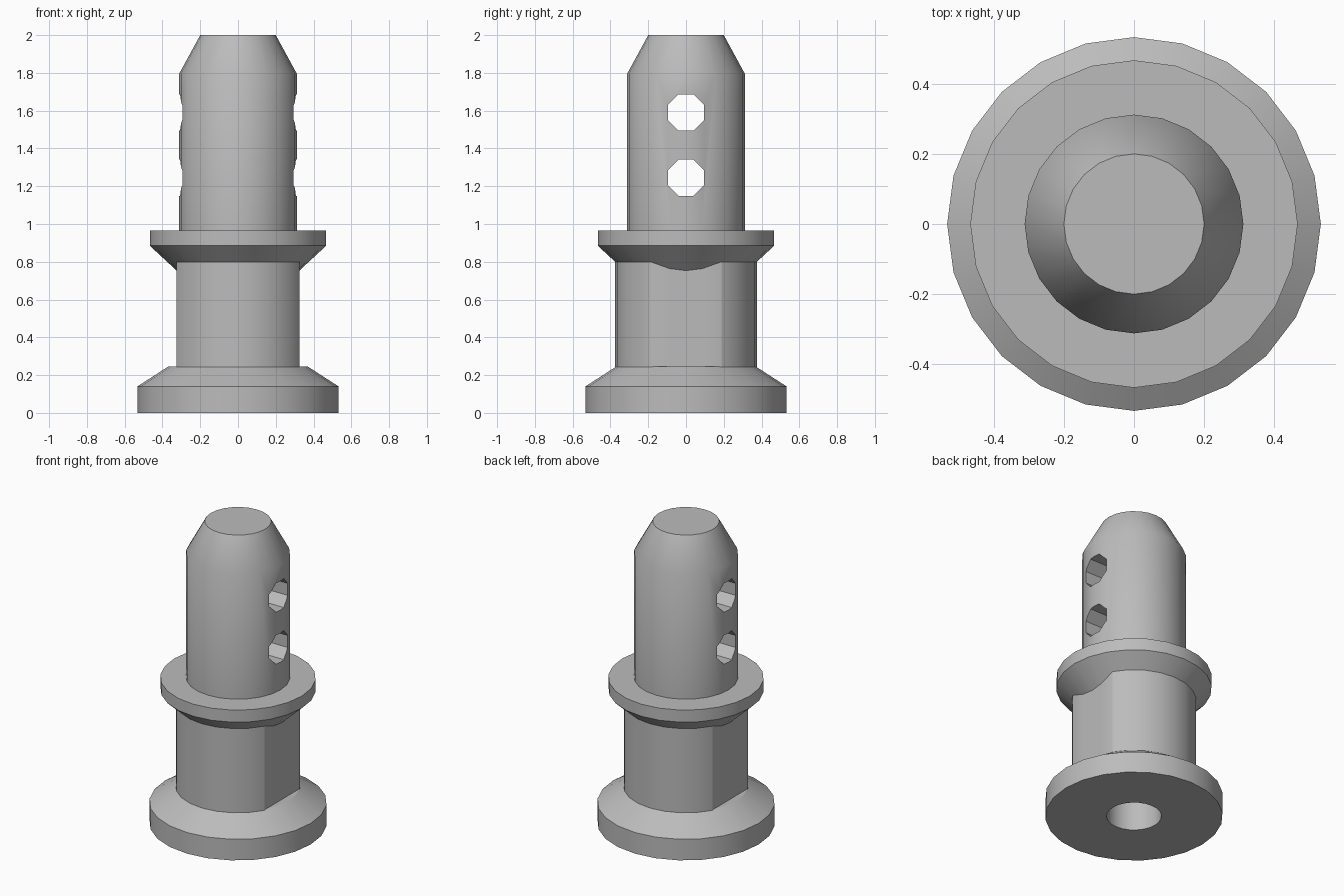
import bpy, bmesh, math
from mathutils import Matrix, Vector

cube = bpy.data.objects.get("Cube")
if cube:
    bpy.data.objects.remove(cube, do_unlink=True)

SIDES = 24

steel = bpy.data.materials.new("grey steel")
steel.use_nodes = True
GREY = (0.5, 0.5, 0.5, 1)
steel.diffuse_color = GREY
steel.node_tree.nodes["Principled BSDF"].inputs["Base Color"].default_value = GREY


def make_object(name, bm):
    bmesh.ops.recalc_face_normals(bm, faces=bm.faces)
    mesh = bpy.data.meshes.new(name)
    bm.to_mesh(mesh)
    bm.free()
    mesh.materials.append(steel)
    obj = bpy.data.objects.new(name, mesh)
    bpy.context.collection.objects.link(obj)
    return obj


def lathe(profile, closed=False):
    """Revolve a list of (radius, height) points around z."""
    bm = bmesh.new()
    verts = [bm.verts.new((r, 0, z)) for r, z in profile]
    edges = [bm.edges.new(pair) for pair in zip(verts, verts[1:])]
    if closed:
        edges.append(bm.edges.new((verts[-1], verts[0])))
    bmesh.ops.spin(bm, geom=verts + edges, cent=(0, 0, 0), axis=(0, 0, 1),
                   angle=math.tau, steps=SIDES, use_merge=False)
    bmesh.ops.remove_doubles(bm, verts=bm.verts, dist=0.0005)
    return bm


def activate(obj):
    bpy.ops.object.select_all(action='DESELECT')
    obj.select_set(True)
    bpy.context.view_layer.objects.active = obj


def shade(obj):
    activate(obj)
    bpy.ops.object.shade_smooth_by_angle(angle=math.radians(30))


# Turned body: blind bore, foot, neck core, collar and tapered pin
pin_body = make_object("pin_body", lathe([
    (0, 0.85), (0.165, 0.75), (0.165, 0),
    (0.533, 0), (0.533, 0.14), (0.37, 0.245),
    (0.3, 0.245), (0.3, 0.73),
    (0.467, 0.885), (0.467, 0.965),
    (0.312, 0.965), (0.312, 1.795), (0.2, 2), (0, 2)]))

# Two octagonal cross holes through the pin
for height in (1.245, 1.59):
    bm = bmesh.new()
    turn = Matrix.Rotation(math.pi / 2, 4, 'Y') @ Matrix.Rotation(math.pi / 8, 4, 'Z')
    bmesh.ops.create_cone(bm, cap_ends=True, segments=8, radius1=0.104,
                          radius2=0.104, depth=1,
                          matrix=Matrix.Translation((0, 0, height)) @ turn)
    cutter = make_object("hole_cutter", bm)
    cutter.hide_render = True
    activate(pin_body)
    cut = pin_body.modifiers.new("cross_hole", 'BOOLEAN')
    cut.operation = 'DIFFERENCE'
    cut.solver = 'EXACT'
    cut.object = cutter
    bpy.ops.object.modifier_apply(modifier=cut.name)
    bpy.data.objects.remove(cutter, do_unlink=True)
shade(pin_body)

# Shank sleeve with two wrench flats
bm = lathe([(0.25, 0.2), (0.375, 0.2), (0.375, 0.81), (0.25, 0.81)], closed=True)
for side in (-1, 1):
    result = bmesh.ops.bisect_plane(
        bm, geom=bm.verts[:] + bm.edges[:] + bm.faces[:],
        plane_co=Vector((side * 0.325, 0, 0)), plane_no=Vector((side, 0, 0)),
        clear_outer=True)
    rim = [e for e in result["geom_cut"] if isinstance(e, bmesh.types.BMEdge)]
    bmesh.ops.edgeloop_fill(bm, edges=rim)
shade(make_object("shank_with_flats", bm))
